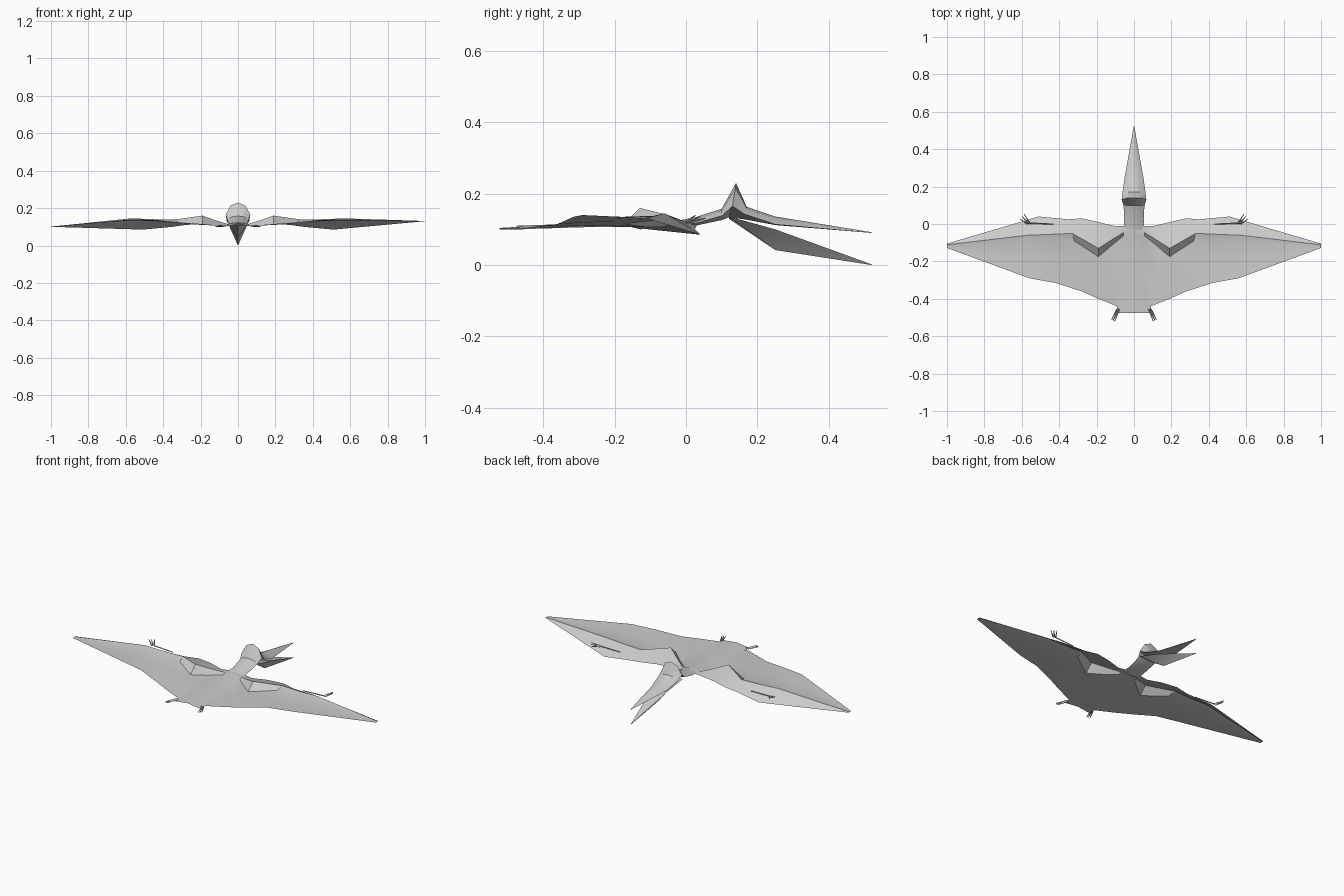
import bpy, bmesh, math
from mathutils import Vector

if "Cube" in bpy.data.objects:
    bpy.data.objects.remove(bpy.data.objects["Cube"])

grey = bpy.data.materials.new("light_grey")
grey.diffuse_color = (0.6, 0.6, 0.6, 1)
grey.use_nodes = True
grey.node_tree.nodes["Principled BSDF"].inputs["Base Color"].default_value = grey.diffuse_color


def make(name, bm, angle=30, normals=True):
    bmesh.ops.remove_doubles(bm, verts=bm.verts, dist=0.0005)
    if normals:
        bmesh.ops.recalc_face_normals(bm, faces=bm.faces)
    me = bpy.data.meshes.new(name)
    bm.to_mesh(me)
    bm.free()
    ob = bpy.data.objects.new(name, me)
    bpy.context.collection.objects.link(ob)
    me.materials.append(grey)
    bpy.ops.object.select_all(action='DESELECT')
    ob.select_set(True)
    bpy.context.view_layer.objects.active = ob
    bpy.ops.object.shade_smooth_by_angle(angle=math.radians(angle))
    return ob


def skin(bm, rows, closed):
    """Bridge successive rows of points with quads."""
    vs = [[bm.verts.new(p) for p in r] for r in rows]
    n = len(rows[0])
    for a, b in zip(vs, vs[1:]):
        for i in range(n if closed else n - 1):
            j = (i + 1) % n
            bm.faces.new((a[i], a[j], b[j], b[i]))


def loft(name, halves):
    """Closed loft of half sections mirrored across x = 0."""
    rows = [h + [(-x, y, z) for x, y, z in h[-2:0:-1]] for h in halves]
    bm = bmesh.new()
    skin(bm, rows, True)
    return make(name, bm)


# Wing membrane and back: leading edge, arm ridge, ridge foot, middle, trailing edge
wing = [
    [(0, -.01, .12), (0, -.05, .122), (0, -.07, .122), (0, -.25, .118), (0, -.475, .11)],
    [(.055, -.01, .115), (.055, -.045, .115), (.055, -.062, .107), (.05, -.25, .107), (.09, -.475, .10)],
    [(.10, -.012, .11), (.12, -.085, .135), (.12, -.115, .107), (.13, -.27, .11), (.09, -.44, .105)],
    [(.19, .01, .115), (.19, -.13, .16), (.19, -.175, .115), (.19, -.28, .115), (.19, -.40, .11)],
    [(.28, .03, .11), (.33, -.05, .14), (.32, -.09, .125), (.31, -.2, .123), (.28, -.36, .115)],
    [(.35, .025, .10), (.44, -.055, .14), (.44, -.085, .135), (.43, -.2, .13), (.42, -.315, .135)],
    [(.51, .04, .085), (.57, -.06, .145), (.57, -.09, .138), (.57, -.18, .135), (.56, -.29, .14)],
    [(1, -.105, .115), (1, -.111, .116), (1, -.117, .116), (1, -.122, .116), (1, -.128, .115)],
]


def tilt(p, s):
    # the wing tips sit slightly banked
    x, y, z = p
    return (s * x, y, z + s * 0.015 * max(0, (x - .57) / .43))


bm = bmesh.new()
cols = [[tilt(p, -1) for p in c] for c in wing[:0:-1]] + [[tilt(p, 1) for p in c] for c in wing]
skin(bm, cols, False)
if sum(f.normal.z for f in bm.faces) < 0:
    bmesh.ops.reverse_faces(bm, faces=bm.faces)
bm.normal_update()
if sum(f.normal.z for f in bm.faces) < 0:
    bmesh.ops.reverse_faces(bm, faces=bm.faces)
make("wing_membrane", bm, 25, normals=False)

# Neck, crested skull and upper beak
loft("neck_and_upper_beak", [
    [(0, -.03, .123), (.03, -.03, .12), (.055, -.03, .112), (0, -.03, .106)],
    [(0, .03, .135), (.03, .03, .13), (.052, .03, .118), (0, .03, .111)],
    [(0, .10, .158), (.035, .10, .153), (.056, .10, .138), (0, .10, .126)],
    [(0, .14, .23), (.04, .138, .213), (.066, .13, .165), (0, .12, .134)],
    [(0, .17, .163), (.03, .17, .158), (.062, .165, .142), (0, .17, .127)],
    [(0, .25, .136), (.025, .25, .13), (.05, .25, .114), (0, .25, .112)],
    [(0, .52, .092), (.001, .52, .091), (.002, .52, .09), (0, .52, .09)],
])

# Lower jaw with a deep keel
loft("lower_jaw", [
    [(0, .12, .135), (.063, .12, .136), (0, .12, .13)],
    [(0, .25, .088), (.045, .25, .10), (0, .25, .042)],
    [(0, .52, .002), (.001, .52, .002), (0, .52, 0)],
])


def rod(bm, a, b, r0, r1):
    a, b = Vector(a), Vector(b)
    side = (b - a).cross(Vector((0, 0, 1))).normalized()
    up = side.cross(b - a).normalized()
    ring = lambda p, r: [p + side * r, p + up * r, p - side * r, p - up * r]
    skin(bm, [ring(a, r0), ring(b, r1)], True)


for s, label in ((-1, "left"), (1, "right")):
    # Hand: a thin finger bone and three claws
    bm = bmesh.new()
    rod(bm, (s * .43, .0, .118), (s * .57, .005, .122), .003, .004)
    for k in (-1, 0, 1):
        rod(bm, (s * (.565 + .005 * k), .005 - .004 * k, .12),
            (s * (.598 + .01 * k), .04 - .014 * k, .135 + .004 * k), .004, .0015)
    make(label + "_hand_claws", bm)
    # Foot: three thin toes
    bm = bmesh.new()
    for k in (-1, 0, 1):
        rod(bm, (s * (.085 + .006 * k), -.455, .104),
            (s * (.112 + .008 * k), -.517 + .005 * k, .102), .004, .002)
    make(label + "_foot", bm)
